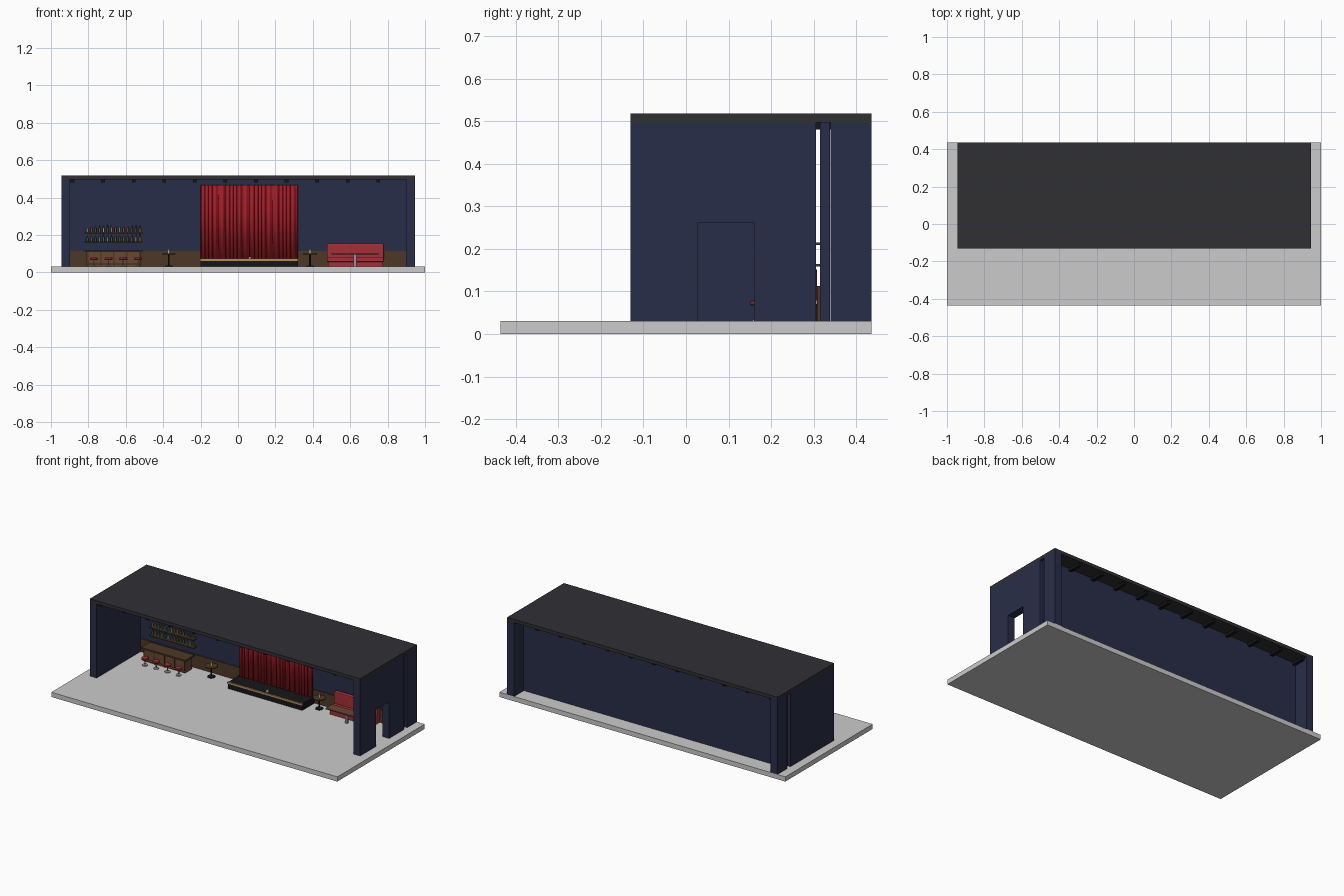
import bpy, bmesh, math, random

if "Cube" in bpy.data.objects:
    bpy.data.objects.remove(bpy.data.objects["Cube"])

random.seed(4)


def material(name, r, g, b):
    m = bpy.data.materials.new(name)
    m.diffuse_color = (r, g, b, 1)
    m.use_nodes = True
    m.node_tree.nodes["Principled BSDF"].inputs["Base Color"].default_value = m.diffuse_color
    return m


NAVY = material("navy", 0.022, 0.027, 0.065)
ROOF = material("charcoal", 0.03, 0.029, 0.034)
BLACK = material("black", 0.008, 0.008, 0.01)
BROWN = material("dark_wood", 0.075, 0.04, 0.02)
WOOD = material("wood", 0.14, 0.065, 0.03)
RED = material("red_velvet", 0.36, 0.012, 0.02)
SOFA = material("red_leather", 0.36, 0.03, 0.04)
GOLD = material("brass", 0.45, 0.28, 0.09)
STEEL = material("steel", 0.3, 0.3, 0.32)
CREAM = material("cream", 0.85, 0.75, 0.5)
GLASS = [material("green_glass", 0.04, 0.15, 0.07), material("amber_glass", 0.3, 0.13, 0.02),
         material("clear_glass", 0.3, 0.33, 0.35)]


def finish(name, bm, mat):
    me = bpy.data.meshes.new(name)
    bmesh.ops.recalc_face_normals(bm, faces=bm.faces)
    bm.to_mesh(me)
    bm.free()
    ob = bpy.data.objects.new(name, me)
    bpy.context.collection.objects.link(ob)
    if mat:
        me.materials.append(mat)
    return ob


def box(name, x, y, z, mat=None, bevel=0):
    """Box from (min, max) pairs."""
    bm = bmesh.new()
    bmesh.ops.create_cube(bm, size=1)
    for v in bm.verts:
        v.co = [(p[0] + p[1]) / 2 + c * (p[1] - p[0]) for p, c in zip((x, y, z), v.co)]
    ob = finish(name, bm, mat)
    if bevel:
        mod = ob.modifiers.new("bevel", "BEVEL")
        mod.width, mod.segments = bevel, 2
    return ob


def lathe(name, profile, loc, mat, n=16):
    """Closed turned shape from (radius, height) points."""
    bm = bmesh.new()
    rings = [[bm.verts.new((loc[0] + r * math.cos(2 * math.pi * i / n),
                            loc[1] + r * math.sin(2 * math.pi * i / n), loc[2] + h))
              for i in range(n)] for r, h in profile]
    for a, b in zip(rings, rings[1:]):
        for i in range(n):
            bm.faces.new((a[i], a[(i + 1) % n], b[(i + 1) % n], b[i]))
    bm.faces.new(rings[0])
    bm.faces.new(rings[-1])
    ob = finish(name, bm, mat)
    for p in ob.data.polygons:
        p.use_smooth = len(p.vertices) == 4 and abs(p.normal.z) < 0.5
    return ob


F = 0.03  # floor level

# Shell: floor, roof, beams, walls
box("floor_slab", (-1, 1), (-0.436, 0.436), (0, F))
box("roof", (-0.945, 0.945), (-0.13, 0.436), (0.497, 0.518), ROOF)
for i in range(11):
    x = -0.885 + i * 0.1635
    box("ceiling_beam", (x - 0.01, x + 0.01), (-0.11, 0.42), (0.48, 0.498), BLACK)
box("back_wall", (-0.93, 0.93), (0.315, 0.338), (F, 0.497), NAVY)
box("wainscot", (-0.925, 0.925), (0.308, 0.315), (F, 0.113), BROWN)
for s in (-1, 1):
    xs = tuple(sorted((s * 0.897, s * 0.945)))
    box("rear_side_wall", xs, (0.34, 0.436), (F, 0.497), NAVY)
    if s < 0:
        box("left_wall", xs, (-0.13, 0.306), (F, 0.497), NAVY)
    else:
        box("right_wall_front", xs, (-0.13, 0.028), (F, 0.497), NAVY)
        box("right_wall_back", xs, (0.16, 0.306), (F, 0.497), NAVY)
        box("door_lintel", xs, (0.028, 0.16), (0.262, 0.497), NAVY)

# Stage
box("stage", (-0.2, 0.32), (0.185, 0.308), (F, 0.07), BLACK)
box("stage_trim", (-0.202, 0.322), (0.181, 0.187), (0.062, 0.073), GOLD)
box("footlight", (0.055, 0.07), (0.2, 0.212), (0.07, 0.082), CREAM)

# Curtain: wavy strip extruded upward
bm = bmesh.new()
count, phase, last = 180, 0.0, None
for i in range(count + 1):
    x = -0.2 + 0.52 * i / count
    phase += 2 * math.pi * 20 / count * (1 + 0.4 * math.sin(i * 0.13))
    y = 0.293 + 0.0095 * math.sin(phase) + 0.002 * math.sin(i * 0.31)
    pair = [bm.verts.new((x, y, z)) for z in (0.072, 0.467)]
    if last:
        bm.faces.new((last[0], pair[0], pair[1], last[1]))
    last = pair
for f in bm.faces:
    f.smooth = True
curtain = finish("stage_curtain", bm, RED)
mod = curtain.modifiers.new("thickness", "SOLIDIFY")
mod.thickness = 0.003

# Bar counter
box("bar_body", (-0.81, -0.52), (0.215, 0.285), (F, 0.108), WOOD)
box("bar_top", (-0.82, -0.51), (0.203, 0.292), (0.108, 0.118), BROWN)
for i in range(5):
    x = -0.808 + i * 0.0695
    box("bar_panel_strip", (x, x + 0.008), (0.212, 0.216), (F, 0.108), BROWN)
box("foot_rail", (-0.815, -0.515), (0.2, 0.206), (0.042, 0.048), GOLD)

# Bar stools
for x in (-0.77, -0.692, -0.613, -0.535):
    at = (x, 0.172, F)
    lathe("stool_base", [(0.017, 0), (0.016, 0.004), (0.004, 0.006)], at, STEEL)
    lathe("stool_post", [(0.0035, 0.004), (0.0035, 0.038)], at, STEEL, 8)
    lathe("stool_seat", [(0.019, 0.037), (0.022, 0.04), (0.022, 0.046), (0.019, 0.049)], at, SOFA)

# Shelves with bottles
for z in (0.165, 0.215):
    box("bottle_shelf", (-0.82, -0.51), (0.283, 0.316), (z - 0.006, z), BROWN)
    for i in range(14):
        k = random.uniform(0.9, 1.1)
        lathe("bottle", [(0.0055, 0), (0.0055, 0.02 * k), (0.002, 0.026 * k), (0.002, 0.036 * k)],
              (-0.806 + i * 0.0217, 0.299, z), random.choice(GLASS), 8)

# Round cafe tables with candles
for x in (-0.37, 0.385):
    at = (x, 0.262, F)
    lathe("table_base", [(0.023, 0), (0.023, 0.004), (0.005, 0.008)], at, BLACK)
    lathe("table_post", [(0.0045, 0.004), (0.0045, 0.066)], at, BLACK, 8)
    lathe("table_top", [(0.037, 0.065), (0.037, 0.071)], at, BROWN, 24)
    lathe("candle", [(0.006, 0.071), (0.006, 0.082), (0.004, 0.094)], at, CREAM, 8)

# Booth sofa and its table
box("sofa_base", (0.48, 0.775), (0.235, 0.307), (F, 0.055), SOFA)
box("sofa_seat", (0.475, 0.78), (0.228, 0.307), (0.055, 0.083), SOFA, 0.006)
box("sofa_back", (0.475, 0.78), (0.278, 0.308), (0.075, 0.155), SOFA, 0.006)
box("booth_table_top", (0.5, 0.752), (0.16, 0.225), (0.096, 0.103), WOOD)
box("booth_table_post", (0.617, 0.633), (0.185, 0.201), (F, 0.096), STEEL)
